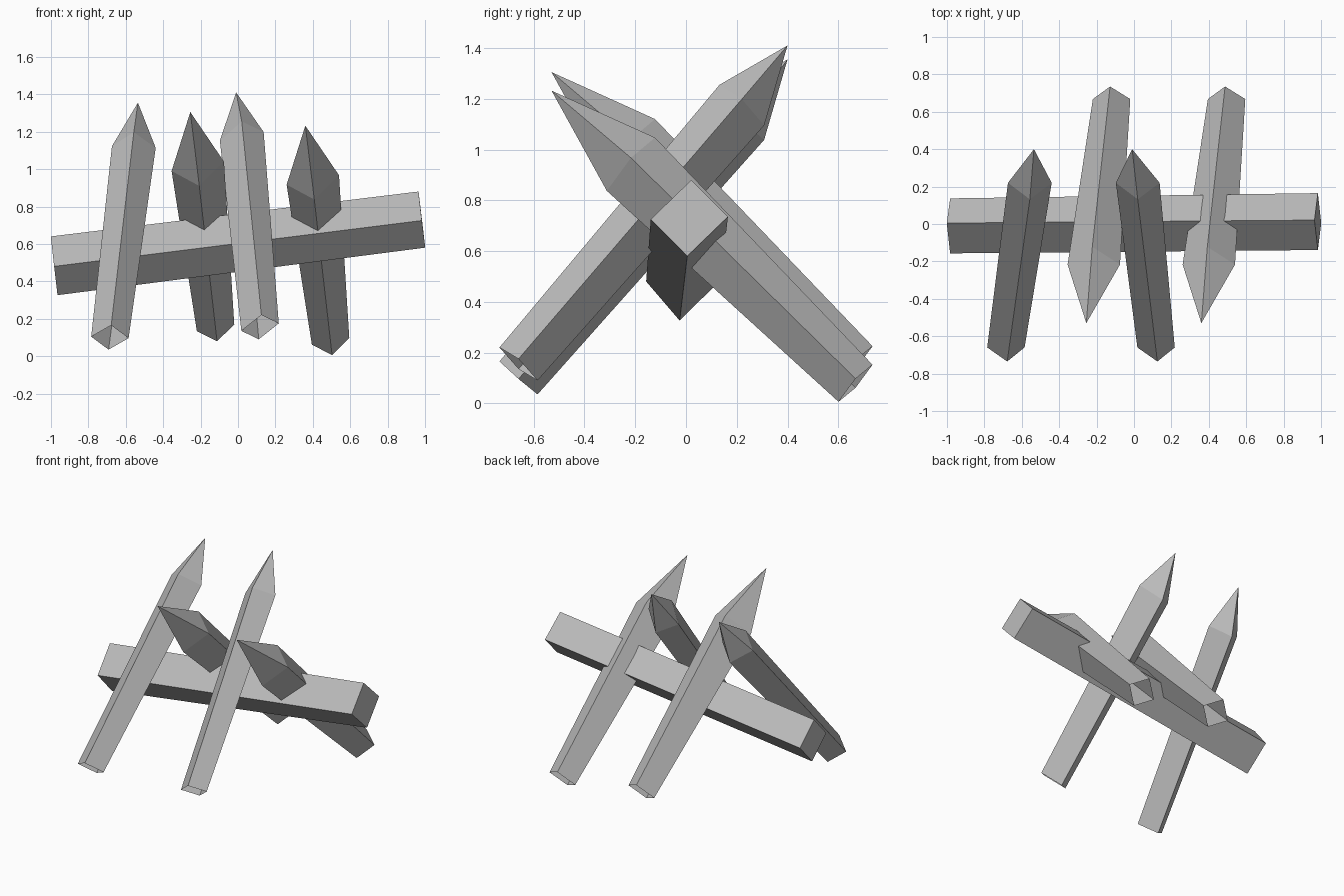
import bpy
import bmesh
from mathutils import Vector

cube = bpy.data.objects.get("Cube")
if cube:
    bpy.data.objects.remove(cube, do_unlink=True)

# One plain grey for every part
grey = bpy.data.materials.new("plain grey")
grey.use_nodes = True
colour = (0.5, 0.5, 0.5, 1)
grey.diffuse_color = colour
grey.node_tree.nodes["Principled BSDF"].inputs["Base Color"].default_value = colour


def diamond(bm, centre, side, up):
    """Four corners of a square section standing on its corner."""
    return [bm.verts.new(centre + d) for d in (side, up, -side, -up)]


def bridge(bm, a, b):
    for i in range(4):
        j = (i + 1) % 4
        bm.faces.new((a[i], a[j], b[j], b[i]))


def finish(bm, name):
    bmesh.ops.recalc_face_normals(bm, faces=bm.faces)
    mesh = bpy.data.meshes.new(name)
    bm.to_mesh(mesh)
    bm.free()
    mesh.materials.append(grey)
    obj = bpy.data.objects.new(name, mesh)
    bpy.context.collection.objects.link(obj)


def stake(name, foot, shoulder, tip, side, foot_up, shoulder_up, shoulder_radius):
    """Square post, open at the foot, widening to a sharpened point."""
    bm = bmesh.new()
    side = Vector(side)
    low = diamond(bm, Vector(foot), side * 0.1, Vector(foot_up))
    high = diamond(bm, Vector(shoulder), side * shoulder_radius, Vector(shoulder_up))
    point = bm.verts.new(tip)
    bridge(bm, low, high)
    for i in range(4):
        bm.faces.new((high[i], high[(i + 1) % 4], point))
    finish(bm, name)


# Long cross beam, tilted and standing on its edge
bm = bmesh.new()
left = diamond(bm, Vector((-0.983, -0.01, 0.483)), Vector((0, 0.147, 0.003)),
               Vector((-0.018, 0.015, 0.157)))
right = diamond(bm, Vector((0.983, 0.013, 0.73)), Vector((0, 0.152, 0.005)),
                Vector((-0.018, 0.008, 0.15)))
bridge(bm, left, right)
bm.faces.new(left)
bm.faces.new(right)
finish(bm, "cross_beam")

# Stakes leaning back
lean_back = dict(foot_up=(0.007, -0.075, 0.065), shoulder_up=(0, -0.088, 0.08),
                 shoulder_radius=0.117)
stake("back_stake_right", (-0.685, -0.66, 0.1), (-0.557, 0.22, 1.118),
      (-0.535, 0.4, 1.355), (1, 0, -0.04), **lean_back)
stake("back_stake_left", (0.118, -0.66, 0.155), (0.02, 0.22, 1.175),
      (-0.01, 0.4, 1.41), (1, 0, 0.2), **lean_back)

# Matching pair of stakes leaning forward
for name, dx, dz in (("front_stake_right", 0, 0), ("front_stake_left", 0.615, -0.073)):
    stake(name, (-0.12 + dx, 0.668, 0.152 + dz), (-0.215 + dx, -0.217, 1.015 + dz),
          (-0.255 + dx, -0.53, 1.305 + dz), (1, 0, 0.18),
          (-0.008, 0.067, 0.073), (-0.008, 0.095, 0.105), 0.14)
